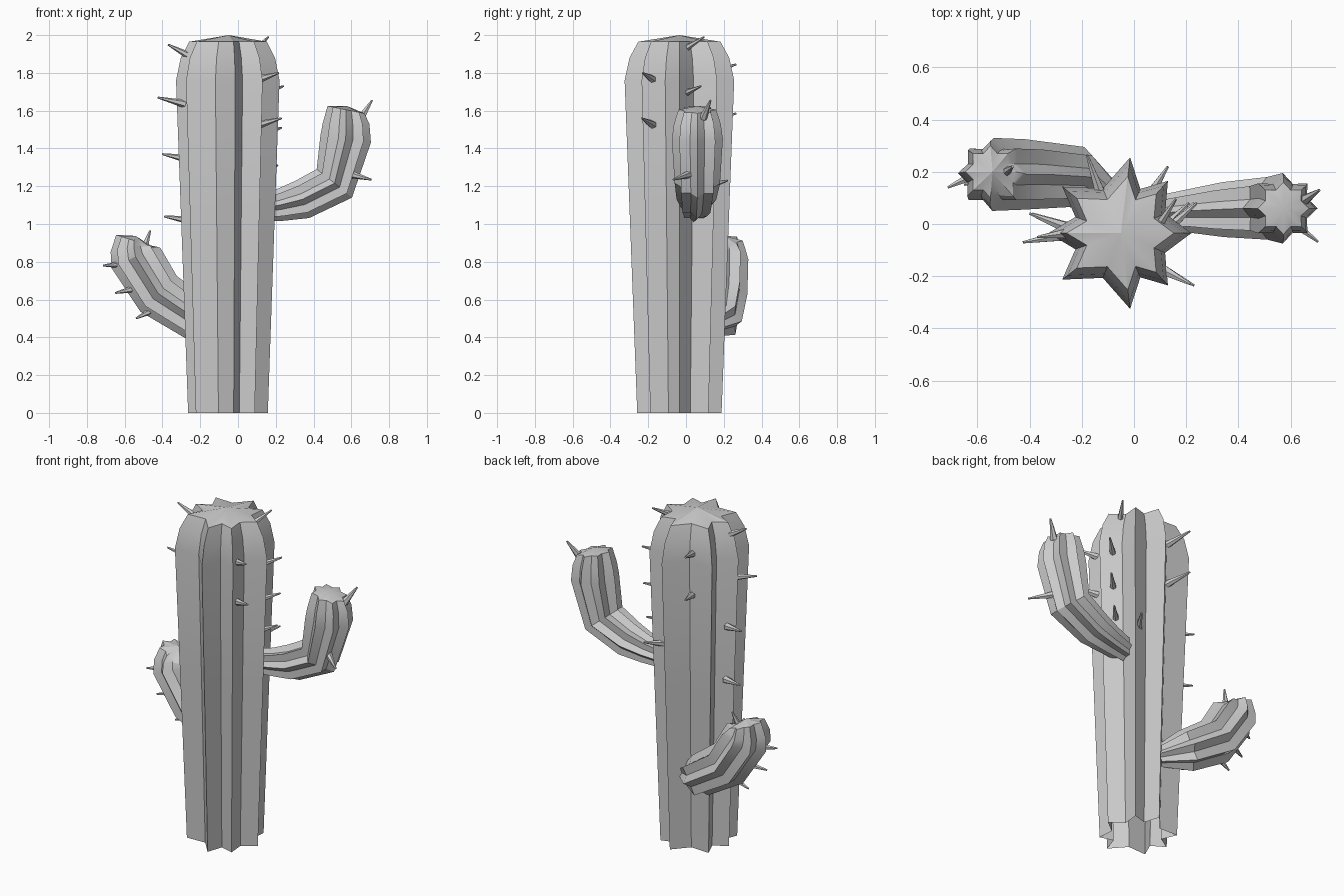
import bpy, bmesh, math
from mathutils import Vector

if "Cube" in bpy.data.objects:
    bpy.data.objects.remove(bpy.data.objects["Cube"])


def finish(name, bm):
    bmesh.ops.recalc_face_normals(bm, faces=bm.faces)
    me = bpy.data.meshes.new(name)
    bm.to_mesh(me)
    bm.free()
    ob = bpy.data.objects.new(name, me)
    bpy.context.collection.objects.link(ob)
    bpy.context.view_layer.objects.active = ob
    ob.select_set(True)
    bpy.ops.object.shade_smooth_by_angle(angle=math.radians(30))
    ob.select_set(False)
    return ob


def skin(name, rings, apex):
    """Join rings of points into a ribbed tube closed by a low pointed cap."""
    bm = bmesh.new()
    vs = [[bm.verts.new(p) for p in ring] for ring in rings]
    n = len(vs[0])
    for a, b in zip(vs, vs[1:]):
        for i in range(n):
            j = (i + 1) % n
            bm.faces.new((a[i], a[j], b[j], b[i]))
    top = bm.verts.new(apex)
    for i in range(n):
        bm.faces.new((vs[-1][i], vs[-1][(i + 1) % n], top))
    return finish(name, bm)


# Trunk: eight-ribbed star, slightly irregular, open at the bottom
cx, cy = -0.05, -0.035
half = [(0.27, 0), (0.18, 0.2), (0.035, 0.29), (-0.225, 0.178), (-0.278, 0)]
tips = half + [(x, -y) for x, y in half[3:0:-1]]
star = []
for i, t in enumerate(tips):
    u = tips[(i + 1) % len(tips)]
    ang = (math.atan2(t[1], t[0]), math.atan2(u[1], u[0]))
    mid = Vector((t[0] + u[0], t[1] + u[1])).normalized()
    star += [t, tuple(mid * 0.185)]
profile = [(0, 0.77), (1.0, 0.90), (1.76, 1.0), (1.88, 0.91), (1.965, 0.75)]
skin("trunk", [[(cx + x * s, cy + y * s, z) for x, y in star] for z, s in profile],
     (cx, cy, 2.0))


# Arms: ribbed stars swept along bent paths
def arm(name, path, apex, ribs=8, valley=0.75):
    pts = [Vector(p[:3]) for p in path]
    rings = []
    for i, (p, row) in enumerate(zip(pts, path)):
        if i == len(pts) - 1:
            t = Vector(apex) - p
        else:
            t = (pts[i + 1] - p).normalized()
            if i:
                t += (p - pts[i - 1]).normalized()
        t.normalize()
        side = Vector((0, 1, 0))
        side = (side - t * side.dot(t)).normalized()
        out = side.cross(t)
        ring = []
        for k in range(ribs * 2):
            a = math.pi * k / ribs
            r = row[3] * (valley if k % 2 else 1)
            ring.append(p + out * r * math.cos(a) + side * r * math.sin(a))
        rings.append(ring)
    skin(name, rings, apex)


arm("right_arm", [(0.10, 0.04, 1.08, 0.07), (0.22, 0.05, 1.10, 0.085),
                  (0.34, 0.055, 1.13, 0.105), (0.51, 0.06, 1.215, 0.12),
                  (0.57, 0.06, 1.45, 0.135), (0.572, 0.06, 1.53, 0.124),
                  (0.572, 0.06, 1.605, 0.10)], (0.576, 0.06, 1.625))
arm("left_arm", [(-0.09, 0.10, 0.45, 0.06), (-0.22, 0.18, 0.50, 0.12),
                 (-0.42, 0.19, 0.63, 0.135), (-0.54, 0.19, 0.82, 0.14),
                 (-0.55, 0.195, 0.865, 0.125),
                 (-0.55, 0.20, 0.912, 0.10)], (-0.542, 0.20, 0.937))


# Spines: slim tapered spikes, given as base and tip
def spines(name, pairs, r=0.022, sides=6):
    bm = bmesh.new()
    for base, tip in pairs:
        a, b = Vector(base), Vector(tip)
        d = b - a
        m = d.to_track_quat('Z', 'Y').to_matrix().to_4x4()
        m.translation = (a + b) / 2
        bmesh.ops.create_cone(bm, cap_ends=True, segments=sides, radius1=r,
                              radius2=0.005, depth=d.length, matrix=m)
    finish(name, bm)


spines("trunk_spines_left", [
    ((-0.25, -0.035, 1.885), (-0.37, -0.05, 1.95)),
    ((-0.28, -0.045, 1.635), (-0.425, -0.07, 1.67)),
    ((-0.27, -0.01, 1.345), (-0.40, 0.04, 1.37)),
    ((-0.26, -0.01, 1.02), (-0.39, 0.04, 1.04))])
spines("trunk_spines_right", [
    ((0.08, -0.03, 1.91), (0.16, 0.095, 1.99)),
    ((0.13, -0.02, 1.685), (0.24, 0.08, 1.73)),
    ((0.13, -0.02, 1.475), (0.23, 0.08, 1.51)),
    ((0.12, -0.01, 1.28), (0.21, 0.08, 1.31)),
    ((0.11, -0.175, 1.765), (0.215, -0.23, 1.80)),
    ((0.11, -0.175, 1.525), (0.23, -0.235, 1.56))])
spines("trunk_spines_back", [
    ((-0.13, 0.12, 1.80), (-0.18, 0.265, 1.845)),
    ((-0.13, 0.12, 1.55), (-0.18, 0.265, 1.585)),
    ((0.06, 0.11, 1.20), (0.13, 0.22, 1.23))])
spines("right_arm_spines", [
    ((0.65, 0.09, 1.56), (0.71, 0.13, 1.655)),
    ((0.59, 0.02, 1.265), (0.705, -0.068, 1.235))])
spines("left_arm_spines", [
    ((-0.49, 0.20, 0.89), (-0.465, 0.22, 0.965)),
    ((-0.63, 0.18, 0.785), (-0.713, 0.14, 0.78)),
    ((-0.56, 0.18, 0.655), (-0.65, 0.15, 0.635)),
    ((-0.46, 0.18, 0.54), (-0.54, 0.17, 0.50))], r=0.018)
